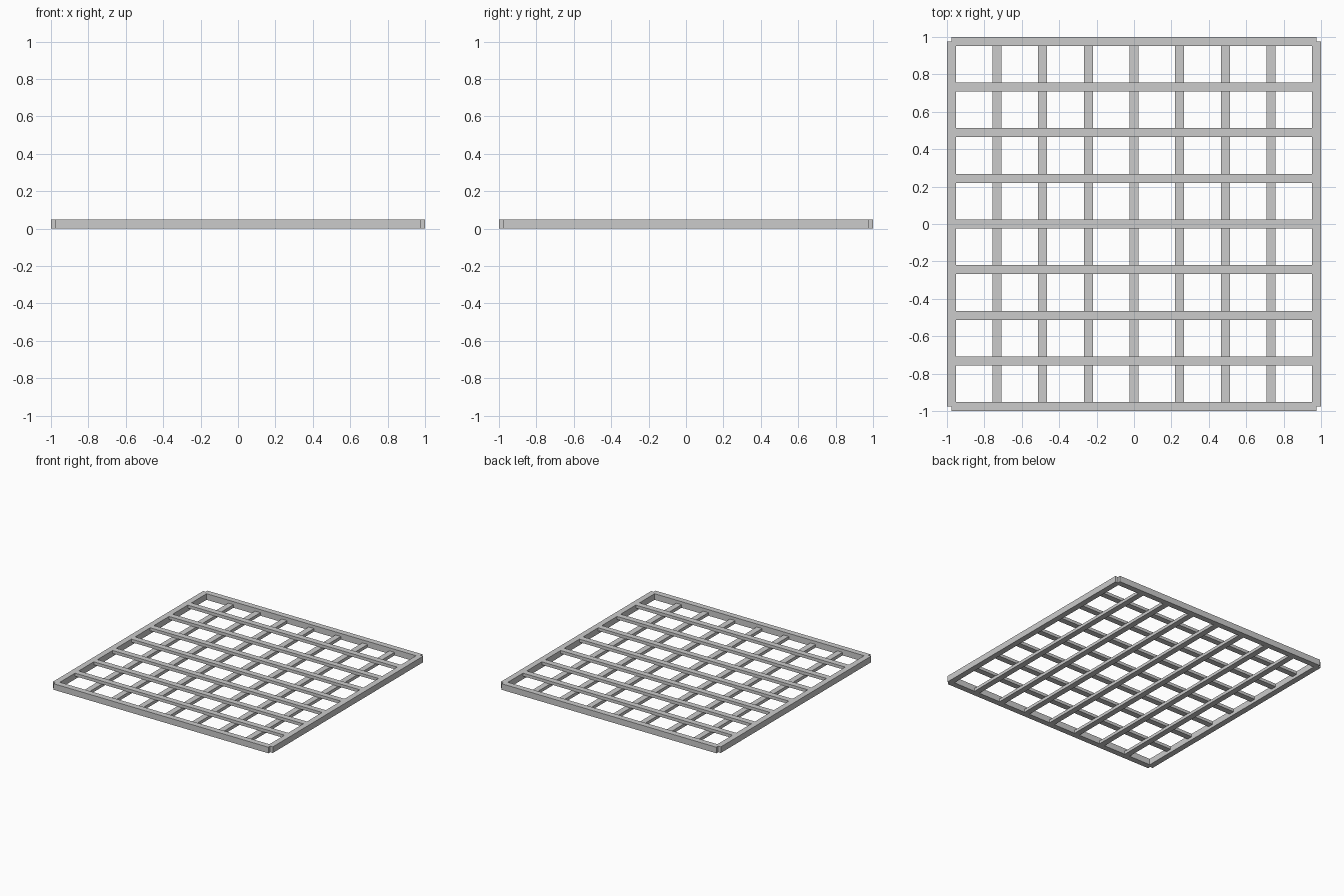
import bpy

if "Cube" in bpy.data.objects:
    bpy.data.objects.remove(bpy.data.objects["Cube"])

W = 0.048      # bar width
H = 0.05       # frame height
R = 0.976      # rail centre offset
STEP = R / 4


def bar(name, x, y, z0, z1, sx, sy):
    bpy.ops.mesh.primitive_cube_add(size=1, location=(x, y, (z0 + z1) / 2))
    ob = bpy.context.object
    ob.name = name
    ob.scale = (sx, sy, z1 - z0)


# Outer frame, full height
for s, n in ((-1, "front"), (1, "back")):
    bar(n + "_rail", 0, s * R, 0, H, 2 * R, W)
for s, n in ((-1, "left"), (1, "right")):
    bar(n + "_rail", s * R, 0, 0, H, W, 2 * R)

# Lattice: cross slats on top of lower lengthwise slats
for i in range(-3, 4):
    bar("cross_slat", 0, i * STEP, H / 2, H, 2 * R, W)
    bar("lower_slat", i * STEP, 0, 0, H / 2, W, 2 * R)
